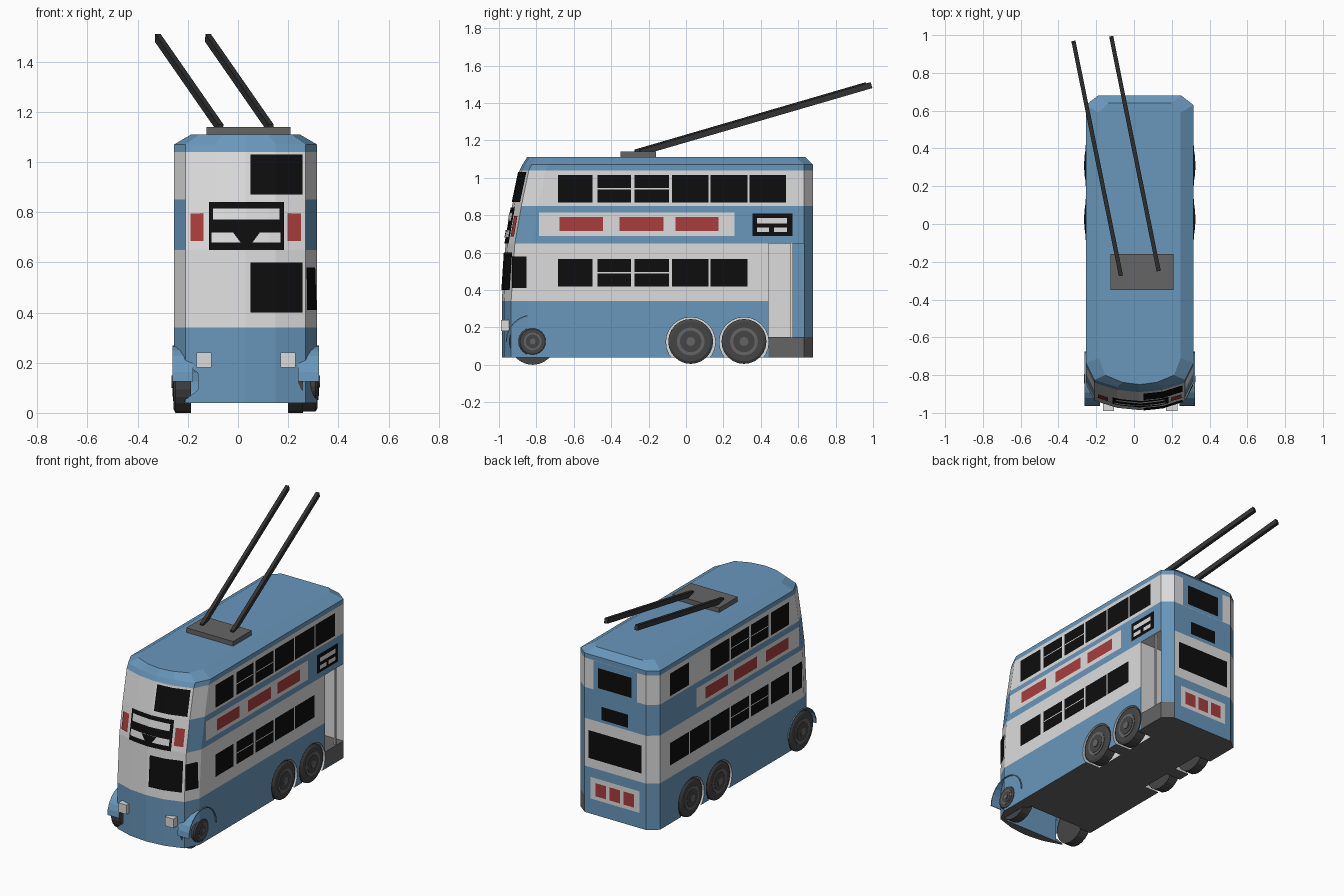
import bpy, bmesh, math
from mathutils import Vector, Matrix

cube = bpy.data.objects.get("Cube")
if cube:
    bpy.data.objects.remove(cube)


def material(name, *rgb):
    m = bpy.data.materials.new(name)
    m.use_nodes = True
    m.diffuse_color = (*rgb, 1)
    m.node_tree.nodes["Principled BSDF"].inputs["Base Color"].default_value = (*rgb, 1)
    return m


BLUE = material("sky blue", .14, .31, .50)
WHITE = material("off white", .72, .72, .72)
BLACK = material("window black", .004, .004, .004)
RED = material("poster red", .40, .045, .045)
GRAY = material("metal gray", .13, .13, .13)
TYRE = material("tyre gray", .06, .06, .06)
POLE = material("pole charcoal", .035, .035, .035)

CX, HALF, REAR = .03, .285, .68
LEVELS = [.04, .15, .34, .65, .85, 1.04, 1.07, 1.11]
NOSE = [-.985, -.985, -.985, -.965, -.93, -.89, -.875, -.85]


def make(name, bm, *mats):
    me = bpy.data.meshes.new(name)
    bm.to_mesh(me)
    bm.free()
    for m in mats:
        me.materials.append(m)
    ob = bpy.data.objects.new(name, me)
    bpy.context.scene.collection.objects.link(ob)
    return ob


def box(name, mat, lo, hi):
    lo, hi = Vector(lo), Vector(hi)
    bm = bmesh.new()
    bmesh.ops.create_cube(bm, size=1, matrix=Matrix.Translation((lo + hi) / 2)
                          @ Matrix.Diagonal((*(hi - lo), 1)))
    return make(name, bm, mat)


def cylinder(name, mat, x0, x1, y, z, r, r2=None, n=24):
    bm = bmesh.new()
    bmesh.ops.create_cone(bm, cap_ends=True, segments=n, radius1=r, radius2=r2 or r, depth=abs(x1 - x0),
                          matrix=Matrix.Translation(((x0 + x1) / 2, y, z))
                          @ Matrix.Rotation(math.copysign(math.pi / 2, x1 - x0), 4, 'Y'))
    return make(name, bm, mat)


def nose_y(z):
    for i in range(len(LEVELS) - 1):
        if z <= LEVELS[i + 1]:
            t = (z - LEVELS[i]) / (LEVELS[i + 1] - LEVELS[i])
            return NOSE[i] + t * (NOSE[i + 1] - NOSE[i])
    return NOSE[-1]


def front_y(x, z):
    d = abs(x - CX)
    return nose_y(z) + (d * .1 if d < .12 else .012 + (d - .12) * .317)


def side_x(y, z):
    t = (y - nose_y(z) - .05) / .09
    return HALF - .045 * (1 - max(0, min(1, t)))


def patch(name, mat, side, u0, u1, z0, z1, off=.004, taper=0):
    """Thin plate that follows one side of the body; taper pulls in its lower edge."""
    nu, nz = (6, 3) if side == "front" else (1, 1)
    bm = bmesh.new()
    grid = []
    for j in range(nz + 1):
        z = z0 + (z1 - z0) * j / nz
        pull = taper * (1 - j / nz)
        row = []
        for i in range(nu + 1):
            u = u0 + pull + (u1 - u0 - 2 * pull) * i / nu
            p = {"front": lambda: (u, front_y(u, z) - off, z),
                 "rear": lambda: (u, REAR + off, z),
                 "right": lambda: (CX + side_x(u, z) + off, u, z),
                 "left": lambda: (CX - side_x(u, z) - off, u, z)}[side]()
            row.append(bm.verts.new(p))
        grid.append(row)
    for j in range(nz):
        for i in range(nu):
            q = [grid[j][i], grid[j][i + 1], grid[j + 1][i + 1], grid[j + 1][i]]
            bm.faces.new(q if side in ("front", "right") else q[::-1])
    return make(name, bm, mat)


# Body shell: stacked outlines, coloured by band and by column
def outline(k):
    yf, top = NOSE[k], k == len(LEVELS) - 1
    half = [(0, yf), (.12, yf + .012), (.24, yf + .05), (HALF, yf + .14),
            (HALF, .44), (HALF, .63), (.22, REAR)]
    s, back = (.76, .04) if top else (1, 0)
    half = [(x * s, y - back * (y > .6)) for x, y in half]
    full = half + [(-x, y) for x, y in half[:0:-1]]
    return [(CX + x, y, LEVELS[k]) for x, y in full]


bm = bmesh.new()
rings = [[bm.verts.new(p) for p in outline(k)] for k in range(len(LEVELS))]
n = len(rings[0])
door = []
for k in range(len(LEVELS) - 1):
    for j in range(n):
        f = bm.faces.new([rings[k][j], rings[k][(j + 1) % n], rings[k + 1][(j + 1) % n], rings[k + 1][j]])
        white = k in (2, 4) or (k == 3 and j in (0, 1, n - 2, n - 1))
        if j == 5 and k < 4:
            white = False
        f.material_index = 2 if k == 0 and j in (4, 5) else int(white)
        if j == 4 and k in (1, 2):
            door.append(f)
bm.faces.new(rings[0][::-1]).material_index = 2
bm.faces.new(rings[-1])
# Open rear doorway pushed into the body
ext = bmesh.ops.extrude_face_region(bm, geom=door)["geom"]
bmesh.ops.delete(bm, geom=door, context='FACES_ONLY')
bmesh.ops.translate(bm, vec=(-.25, 0, 0), verts=[g for g in ext if isinstance(g, bmesh.types.BMVert)])
for f in bm.faces:
    c = f.calc_center_median()
    if .05 < c.x < .31 and .43 < c.y < .64 and .14 < c.z < .66:
        f.material_index = 2 if c.z < .151 else 1
bmesh.ops.recalc_face_normals(bm, faces=bm.faces)
body = make("body", bm, BLUE, WHITE, GRAY)

# Wheel arches and the hollow under the cab
AXLES = [.025, .31]
cutters = [box("cab_hollow_cutter", BLUE, (-.17, -.925, 0), (.23, -.70, .28)),
           cylinder("front_arch_cutter", BLUE, -.5, -.16, -.82, .125, .135)]
for y in AXLES:
    cutters += [cylinder("arch_cutter", WHITE, .21, .5, y, .122, .132),
                cylinder("arch_cutter", WHITE, -.5, -.15, y, .122, .132)]
bpy.context.view_layer.objects.active = body
for c in cutters:
    mod = body.modifiers.new("cut", 'BOOLEAN')
    mod.object, mod.operation, mod.solver = c, 'DIFFERENCE', 'EXACT'
    mod.material_mode = 'TRANSFER'
    bpy.ops.object.modifier_apply(modifier=mod.name)
    bpy.data.objects.remove(c)


# Wheels: tyre, rim ring and hub, facing outward
def wheel(name, outer, s, y, r):
    cylinder(name + "_tyre", TYRE, outer - s * .07, outer - s * .008, y, .125, r)
    cylinder(name + "_tyre_wall", TYRE, outer - s * .008, outer, y, .125, r, r * .88)
    cylinder(name + "_rim", GRAY, outer - s * .01, outer + s * .003, y, .125, r * .62)
    cylinder(name + "_dish", TYRE, outer, outer + s * .005, y, .125, r * .48)
    cylinder(name + "_hub", GRAY, outer, outer + s * .009, y, .125, r * .2, n=12)


for i, y in enumerate(AXLES):
    wheel(f"rear_right_wheel_{i}", .317, 1, y, .12)
    wheel(f"rear_left_wheel_{i}", -.257, -1, y, .12)
wheel("front_left_wheel", -.257, -1, -.82, .125)
wheel("front_right_wheel", .317, 1, -.82, .077)
cylinder("front_right_inner_tyre", TYRE, .20, .26, -.82, .125, .125)


# Front mudguards
def mudguard(name, x0, x1):
    bm = bmesh.new()
    arc = [(-.82 + .138 * math.cos(a), .125 + .138 * math.sin(a))
           for a in [math.pi * i / 12 for i in range(13)]]
    rows = [[bm.verts.new((x, y, z)) for y, z in arc] for x in (x0, x1)]
    for i in range(12):
        bm.faces.new([rows[0][i], rows[1][i], rows[1][i + 1], rows[0][i + 1]])
    make(name, bm, BLUE).modifiers.new("thick", 'SOLIDIFY').thickness = .006


mudguard("left_mudguard", -.262, -.18)
mudguard("right_mudguard", .24, .322)

# Side windows, with a bar across the opening ones
WIN = [(-.685, -.50), (-.473, -.295), (-.275, -.09), (-.075, .12), (.13, .33), (.34, .535)]
for side in ("right", "left"):
    for i, (a, b) in enumerate(WIN):
        for deck, z0, z1 in (("upper", .868, 1.015), ("lower", .42, .565)):
            if (side, deck, i) in (("right", "lower", 5), ("left", "upper", 4)):
                continue
            patch(f"{side}_{deck}_window_{i}", BLACK, side, a, b, z0, z1)
            if i in (1, 2):
                zc = (z0 + z1) / 2
                patch(f"{side}_{deck}_bar_{i}", WHITE, side, a, b, zc - .003, zc + .003, .006)
    # Poster board
    patch(side + "_poster_board", WHITE, side, -.785, .26, .69, .815)
    for a, b in ((-.675, -.445), (-.355, -.12), (-.055, .175)):
        patch(side + "_poster", RED, side, a, b, .715, .79, .006)
patch("right_cab_window", BLACK, "right", -.93, -.852, .41, .58)
patch("left_cab_window", BLACK, "left", -.82, -.715, .41, .58)
# Side route sign
patch("side_sign", BLACK, "right", .355, .57, .69, .81)
for a, b, z0, z1 in ((.38, .54, .757, .785), (.38, .445, .71, .735), (.47, .54, .71, .735)):
    patch("side_sign_strip", WHITE, "right", a, b, z0, z1, .006)

# Front: half windscreens, route sign, posters, lamps
patch("upper_windscreen", BLACK, "front", .05, .258, .87, 1.03, .008)
patch("lower_windscreen", BLACK, "front", .05, .258, .40, .60, .008)
patch("front_sign", BLACK, "front", -.115, .183, .65, .84, .006)
patch("front_sign_top", WHITE, "front", -.10, .165, .77, .815, .009)
patch("front_sign_bottom", WHITE, "front", -.105, .17, .68, .72, .009)
patch("front_sign_tab", BLACK, "front", -.02, .088, .68, .72, .0115, .03)
for x0, x1 in ((-.19, -.137), (.197, .252)):
    patch("front_poster", RED, "front", x0, x1, .685, .795, .006)
for x in (-.135, .20):
    box("headlamp", WHITE, (x - .03, -.99, .18), (x + .03, -.93, .24))

# Rear: windows and poster board
for name, mat, w, z0, z1, off in (("rear_upper_surround", BLUE, .155, .85, 1.04, .002),
                                  ("rear_upper_window", BLACK, .12, .87, 1.0, .005),
                                  ("rear_middle_window", BLACK, .095, .67, .755, .005),
                                  ("rear_lower_window", BLACK, .19, .40, .58, .005),
                                  ("rear_poster_board", WHITE, .175, .14, .28, .004)):
    patch(name, mat, "rear", CX - w, CX + w, z0, z1, off)
for i in (-1, 0, 1):
    patch("rear_poster", RED, "rear", CX + i * .1 - .038, CX + i * .1 + .038, .165, .25, .006)

# Doorway pole and inner blue panel
box("door_pole", WHITE, (.295, .56, .15), (.307, .57, .65))
box("stair_panel", BLUE, (.065, .572, .15), (.07, .63, .65))

# Roof mount and the two current collector poles
box("pole_mount", GRAY, (-.125, -.35, 1.105), (.21, -.16, 1.14))
for name, a, b in (("right_pole", (-.07, -.27, 1.135), (-.32, .965, 1.495)),
                   ("left_pole", (.13, -.245, 1.135), (-.12, .99, 1.495))):
    a, b = Vector(a), Vector(b)
    bm = bmesh.new()
    bmesh.ops.create_cube(bm, size=1, matrix=Matrix.Translation((a + b) / 2)
                          @ (b - a).to_track_quat('Y', 'Z').to_matrix().to_4x4()
                          @ Matrix.Diagonal((.022, (b - a).length, .032, 1)))
    make(name, bm, POLE)
